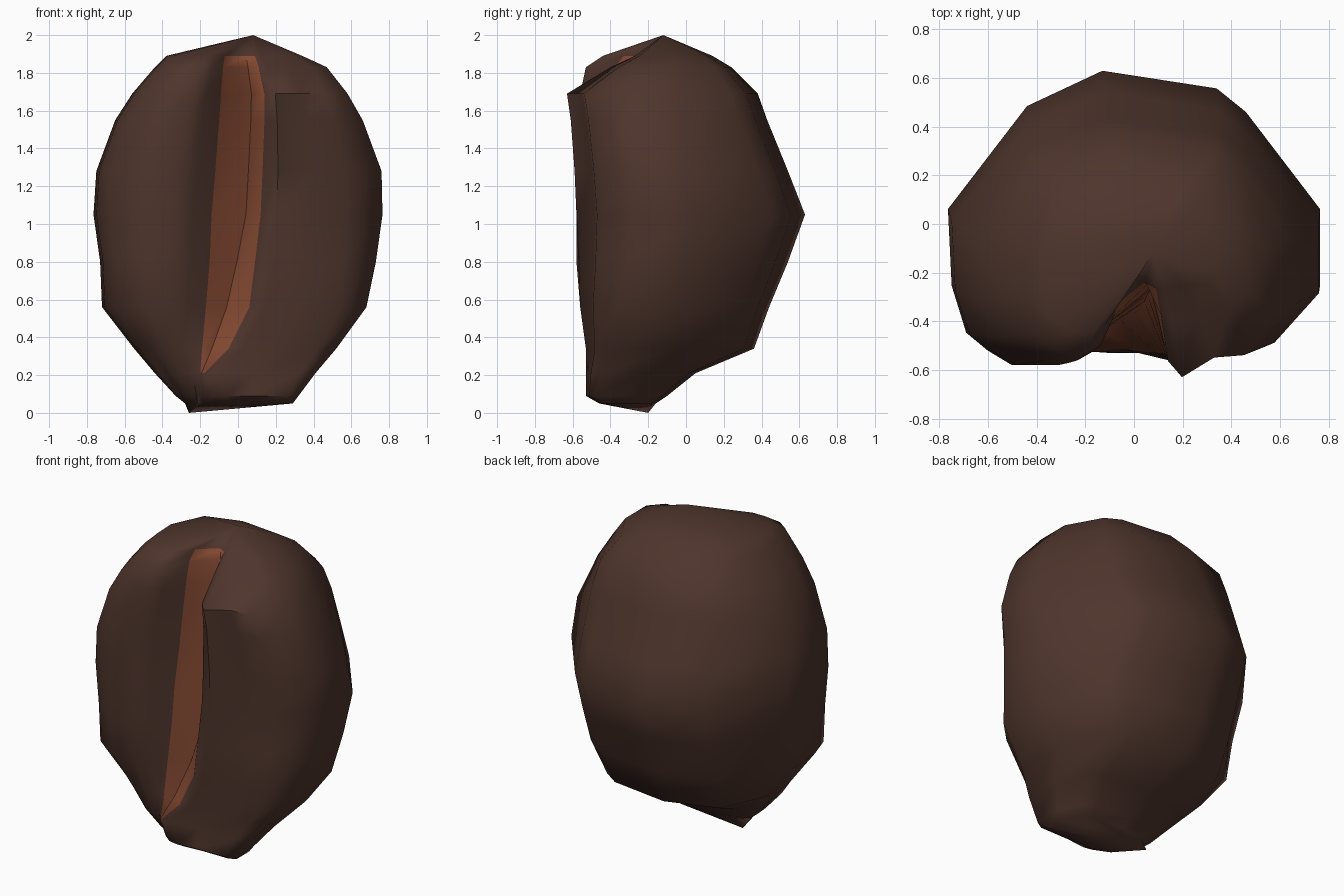
import bpy
import bmesh

default_cube = bpy.data.objects.get("Cube")
if default_cube:
    bpy.data.objects.remove(default_cube, do_unlink=True)


def make_material(name, colour):
    material = bpy.data.materials.new(name)
    material.use_nodes = True
    rgba = (*colour, 1.0)
    material.diffuse_color = rgba
    material.node_tree.nodes["Principled BSDF"].inputs["Base Color"].default_value = rgba
    return material


def lerp(start, end, factor):
    return start + (end - start) * factor


# Each level: height, right side x, left side x, right lip y, left lip y,
# back y, groove edge x (both sides), groove floor y
LEVELS = [
    (.05, -.28, .29, -.36, -.46, -.16, -.20, -.10, -.42),
    (.09, -.33, .32, -.42, -.53, -.10, -.20, -.12, -.47),
    (.21, -.44, .41, -.49, -.53, .05, -.20, -.18, -.50),
    (.34, -.55, .52, -.52, -.53, .36, -.19, -.05, -.44),
    (.56, -.72, .68, -.56, -.56, .44, -.17, .06, -.39),
    (.80, -.73, .73, -.58, -.57, .54, -.15, .09, -.35),
    (1.05, -.765, .765, -.58, -.58, .63, -.14, .12, -.32),
    (1.28, -.75, .76, -.58, -.59, .54, -.12, .13, -.29),
    (1.55, -.65, .66, -.57, -.61, .43, -.10, .14, -.27),
    (1.69, -.56, .58, -.56, -.63, .38, -.09, .14, -.26),
    (1.83, -.44, .47, -.53, -.40, .24, -.08, .11, -.25),
    (1.89, -.38, .34, -.44, -.27, .14, -.07, .09, -.24),
]

# Outline fractions: outward from the groove edge, and front to back
LEFT_FRONT = [(.13, 0), (.43, .08)]
RIGHT_FRONT = [(.88, .11), (.74, .05), (.58, 0), (.30, 0), (.16, .04)]


def section(level):
    z, right, left, right_lip, left_lip, back, edge_r, edge_l, floor = level
    # The left front is squarer towards both ends, the right front rounder below
    round_l = min(1, .35 + .7 * z, 2 * (2.2 - z))
    round_r = .5 * max(0, .5 - z)
    # The groove floor drifts from the right wall to the left wall going up
    floor_x = lerp(edge_r, edge_l, min(.7, .2 + .5 * z))

    def back_l(v):
        return lerp(left_lip, back, v)

    def back_r(v):
        return lerp(right_lip, back, v)

    points = [(floor_x, floor), (edge_l, lerp(left_lip, floor, .18))]
    points += [(lerp(edge_l, left, u), back_l(v * round_l)) for u, v in LEFT_FRONT]
    points += [
        (lerp(left, edge_l, .29 * round_l), back_l(.09 * round_l)),
        (left, back_l(.27 * round_l)),
        (left, back_l(.53)),
        (min(.46, .75 * left), back_l(.86)),
        (min(.34, .55 * left), back_l(.94)),
        (.17 * right, back),
        (max(-.44, .75 * right), back_r(.88)),
        (right, back_r(.53)),
        (.98 * right, back_r(.27)),
    ]
    points += [(lerp(edge_r, right, u), back_r(v + u * round_r)) for u, v in RIGHT_FRONT]
    points.append((edge_r, lerp(right_lip, floor, .55)))
    return [(x, y, z) for x, y in points]


# Loft the bean body through the sections
bm = bmesh.new()
rings = [[bm.verts.new(p) for p in section(level)] for level in LEVELS]
count = len(rings[0])
for row, (lower, upper) in enumerate(zip(rings, rings[1:])):
    for i in range(count):
        j = (i + 1) % count
        face = bm.faces.new((lower[i], lower[j], upper[j], upper[i]))
        # Groove walls above the closed lower end
        in_groove = i in (0, count - 1)
        face.material_index = 1 if in_groove and row >= 2 else 0

# Close both ends with a blunt point
for ring, tip in ((rings[0], (-.26, -.20, 0)), (rings[-1], (.08, -.12, 2))):
    point = bm.verts.new(tip)
    for i in range(count):
        bm.faces.new((ring[i], ring[(i + 1) % count], point))

bmesh.ops.recalc_face_normals(bm, faces=bm.faces)
mesh = bpy.data.meshes.new("bean_body")
bm.to_mesh(mesh)
bm.free()
mesh.materials.append(make_material("dark roast brown", (.076, .035, .025)))
mesh.materials.append(make_material("groove russet", (.24, .069, .033)))

bean = bpy.data.objects.new("bean_body", mesh)
bpy.context.collection.objects.link(bean)
bpy.ops.object.select_all(action="DESELECT")
bean.select_set(True)
bpy.context.view_layer.objects.active = bean
bpy.ops.object.shade_smooth_by_angle(angle=1.0)
